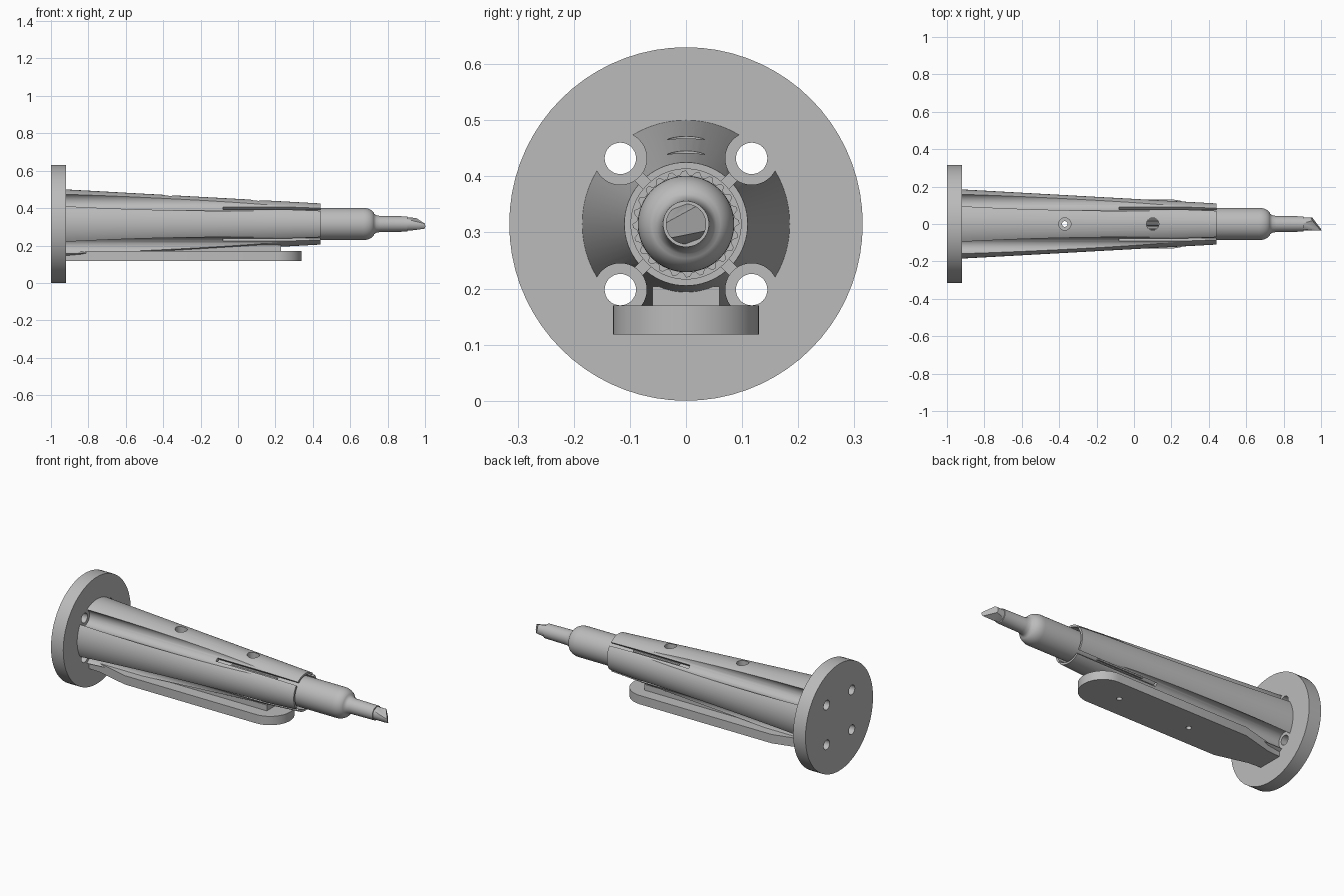
import bpy, bmesh, math
from math import pi, sin, cos
from mathutils import Vector, Matrix

if "Cube" in bpy.data.objects:
    bpy.data.objects.remove(bpy.data.objects["Cube"])

AXIS = 0.315  # height of the long axis
grey = bpy.data.materials.new("mid grey")
grey.use_nodes = True
grey.diffuse_color = (0.5, 0.5, 0.5, 1)
grey.node_tree.nodes["Principled BSDF"].inputs["Base Color"].default_value = (0.5, 0.5, 0.5, 1)


def make(name, bm):
    bmesh.ops.recalc_face_normals(bm, faces=bm.faces)
    mesh = bpy.data.meshes.new(name)
    bm.to_mesh(mesh)
    bm.free()
    mesh.materials.append(grey)
    ob = bpy.data.objects.new(name, mesh)
    bpy.context.collection.objects.link(ob)
    return ob


def activate(ob):
    bpy.ops.object.select_all(action='DESELECT')
    ob.select_set(True)
    bpy.context.view_layer.objects.active = ob


def lathe(profile, n=64, y=0, z=AXIS):
    """Closed solid turned around the x direction from (x, radius) points."""
    bm = bmesh.new()
    rings = [[bm.verts.new((x, y + r * cos(2 * pi * i / n), z + r * sin(2 * pi * i / n)))
              for i in range(n)] for x, r in profile]
    for a, b in zip(rings, rings[1:]):
        for i in range(n):
            j = (i + 1) % n
            bm.faces.new((a[i], a[j], b[j], b[i]))
    bm.faces.new(rings[0])
    bm.faces.new(rings[-1])
    return bm


def post(x, r, z0, z1):
    """Vertical cylinder."""
    bm = bmesh.new()
    bmesh.ops.create_cone(bm, cap_ends=True, segments=32, radius1=r, radius2=r, depth=z1 - z0,
                          matrix=Matrix.Translation((x, 0, (z0 + z1) / 2)))
    return bm


def box(lo, hi, spin=None):
    lo, hi = Vector(lo), Vector(hi)
    bm = bmesh.new()
    m = Matrix.Translation((lo + hi) / 2) @ Matrix.Diagonal((*(hi - lo), 1))
    bmesh.ops.create_cube(bm, size=1, matrix=m)
    if spin is not None:
        bm.transform(Matrix.Translation((0, 0, AXIS)) @ Matrix.Rotation(spin, 4, 'X'))
    return bm


def combine(ob, bm, operation='DIFFERENCE'):
    tool = make("helper", bm)
    tool.hide_render = True
    mod = ob.modifiers.new("cut", 'BOOLEAN')
    mod.operation = operation
    mod.solver = 'EXACT'
    mod.object = tool
    activate(ob)
    bpy.ops.object.modifier_apply(modifier=mod.name)
    bpy.data.objects.remove(tool)


def smooth(ob, angle=30):
    activate(ob)
    bpy.ops.object.shade_smooth_by_angle(angle=math.radians(angle))


CORNERS = [(a, b) for a in (-1, 1) for b in (-1, 1)]
BOLT = 0.117

# Mounting flange with four bolt holes
flange = make("mounting_flange", lathe([(-1, 0.315), (-0.92, 0.315)], 72))
for a, b in CORNERS:
    combine(flange, lathe([(-1.1, 0.028), (-0.8, 0.028)], 32, a * BOLT, AXIS + b * BOLT))
smooth(flange)

# Tapered holder: bore, bolt channels, spring slots and screw holes
holder = make("tapered_holder", lathe([(-0.921, 0.185), (0.44, 0.11)], 72))
combine(holder, lathe([(-0.1, 0.098), (0.6, 0.098)]))
for a, b in CORNERS:
    combine(holder, lathe([(-1, 0.047), (0.6, 0.047)], 40, a * BOLT, AXIS + b * BOLT))
for k in range(4):
    combine(holder, box((-0.08, 0.05, -0.01), (0.6, 0.25, 0.01), pi / 4 + k * pi / 2))
for x in (-0.37, 0.1):
    combine(holder, post(x, 0.033, 0.205, 0.7))
    combine(holder, post(x, 0.015, 0, 0.7))
smooth(holder)

# Round-ended mounting plate, narrowed next to the flange
outline = [(-0.92, 0.075), (-0.84, 0.08), (-0.65, 0.13)]
outline += [(0.21 + 0.13 * sin(t * pi / 24), 0.13 * cos(t * pi / 24)) for t in range(13)]
outline += [(x, -y) for x, y in reversed(outline[:-1])]
bm = bmesh.new()
face = bm.faces.new([bm.verts.new((x, y, 0.118)) for x, y in outline])
top = bmesh.ops.extrude_face_region(bm, geom=[face])["geom"]
bmesh.ops.translate(bm, vec=(0, 0, 0.052), verts=[v for v in top if isinstance(v, bmesh.types.BMVert)])
plate = make("mounting_plate", bm)

# Web filling the gap between plate and holder
web = make("support_web", box((-0.8, -0.06, 0.169), (0.23, 0.06, 0.204)))
for ob in (plate, web):
    for x in (-0.37, 0.1):
        combine(ob, post(x, 0.015, 0, 0.7))
    smooth(ob)

# Pen barrel with rounded shoulder and nozzle
profile = [(-0.1, 0.086), (0.67, 0.086)]
profile += [(0.67 + 0.06 * sin(t * pi / 16), 0.046 + 0.04 * cos(t * pi / 16)) for t in range(1, 8)]
profile += [(0.74, 0.047), (0.76, 0.043), (0.905, 0.041)]
smooth(make("pen_barrel", lathe(profile)), 40)

# Ribbed grip inside the bore
bm = lathe([(0.0, 0.095), (0.3, 0.095)], 96)
for i, v in enumerate(bm.verts):
    if i % 4 > 1:
        v.co.y *= 0.92
        v.co.z = AXIS + (v.co.z - AXIS) * 0.92
make("ribbed_grip", bm)

# Slanted chisel nib, turned slightly around the axis
bm = lathe([(0.88, 0.036), (1.05, 0.036)], 32, 0, 0)
cuts = [((1.0, -0.034, 0), (0.066, 0.05, 0)),
        ((0.9, 0, 0.034), (0.2, 0, 1)), ((0.9, 0, -0.034), (0.2, 0, -1))]
for point, normal in cuts:
    res = bmesh.ops.bisect_plane(bm, geom=bm.verts[:] + bm.edges[:] + bm.faces[:], plane_co=point,
                                 plane_no=normal, clear_outer=True)
    edges = [e for e in res["geom_cut"] if isinstance(e, bmesh.types.BMEdge)]
    bmesh.ops.contextual_create(bm, geom=edges)
bm.transform(Matrix.Translation((0, 0, AXIS)) @ Matrix.Rotation(math.radians(20), 4, 'X'))
smooth(make("chisel_nib", bm))
